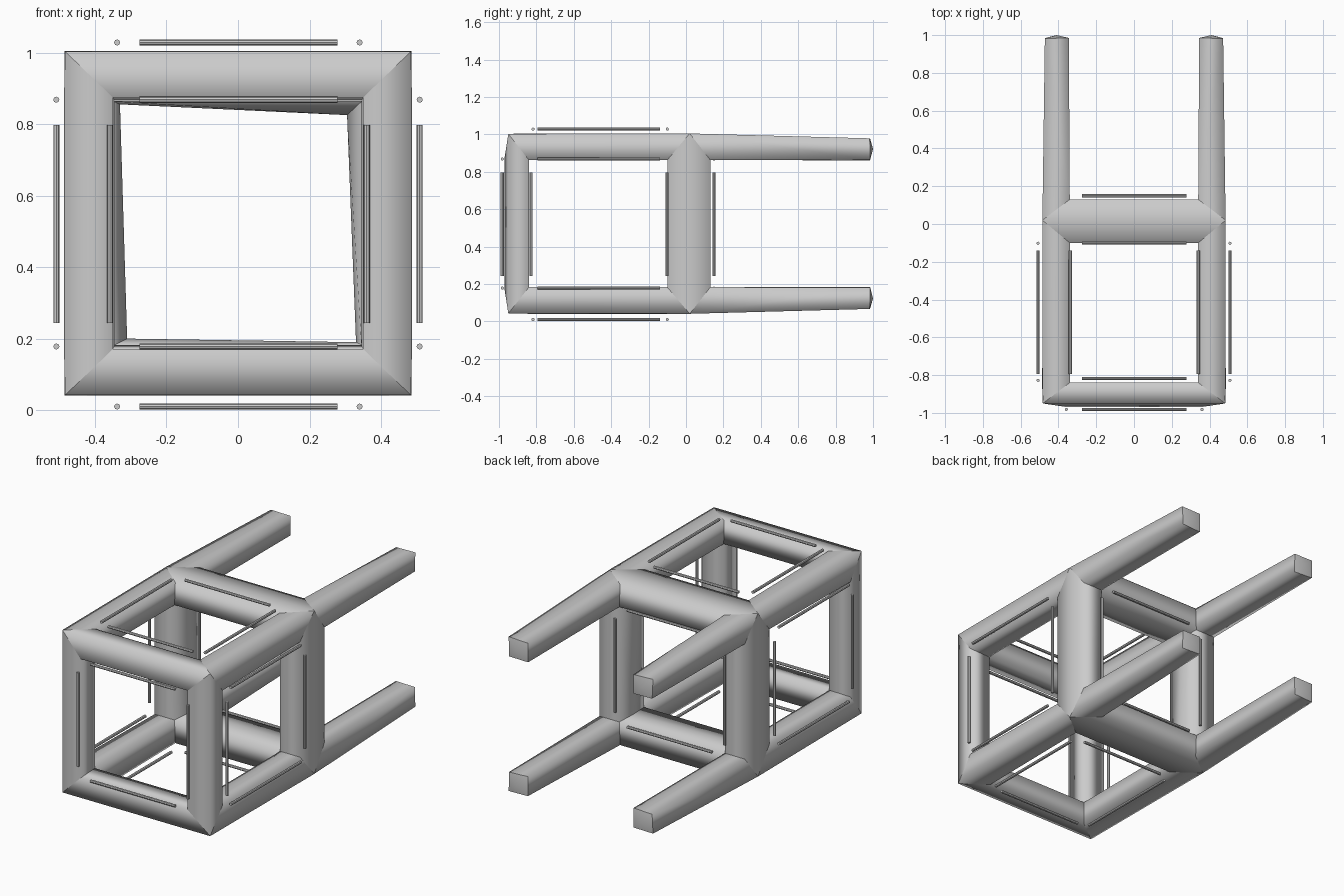
import bpy, bmesh
from mathutils import Vector

if "Cube" in bpy.data.objects:
    bpy.data.objects.remove(bpy.data.objects["Cube"])

ZC = 0.5225  # mid height of the frame


def finish(bm, name):
    bmesh.ops.recalc_face_normals(bm, faces=bm.faces)
    for f in bm.faces:
        f.smooth = True
    mesh = bpy.data.meshes.new(name)
    bm.to_mesh(mesh)
    bm.free()
    obj = bpy.data.objects.new(name, mesh)
    bpy.context.collection.objects.link(obj)
    return obj


# Joint points for the upper right quadrant (x, y, z measured from mid height)
# O outer corner, F/S/T inset points on front/side/top, I inner corner
FRONT = dict(O=(.483, -.95, .48), F=(.35, -.97, .352),
             S=(.487, -.84, .34), T=(.34, -.84, .482), I=(.345, -.845, .34))
MIDDLE = dict(O=(.485, .02, .482), Sf=(.475, -.1, .34), Sb=(.475, .13, .34),
              Tf=(.34, -.1, .475), Tb=(.34, .13, .475),
              If=(.345, -.1, .34), Ib=(.345, .13, .34), Im=(.32, .02, .325))
TIP = dict(O=(.472, .982, .456), S=(.468, .985, .342),
           I=(.345, .982, .338), T=(.345, .985, .452), C=(.41, 1.0, .4))
# Slightly uneven inner joints (x, z)
INNER = {(-1, 1): (-.33, .855), (1, 1): (.305, .825),
         (1, -1): (.33, .19), (-1, -1): (-.31, .2)}

# Frame: mitred beams skinned between joints
bm = bmesh.new()
node_of = {}


def make_node(label, points, sx, sz):
    out = {}
    for key, (x, y, z) in points.items():
        co = (sx * x, y, ZC + sz * z)
        if key == "Im":
            co = (INNER[sx, sz][0], y, INNER[sx, sz][1])
        out[key] = bm.verts.new(co)
        node_of[out[key]] = (label, sx, sz)
    return out


def beam(a, b, ring_a, ring_b=None):
    ring_b = ring_b or ring_a
    n = len(ring_a)
    for i in range(n):
        j = (i + 1) % n
        bm.faces.new((a[ring_a[i]], a[ring_a[j]], b[ring_b[j]], b[ring_b[i]]))


QUADS = [(sx, sz) for sx in (-1, 1) for sz in (-1, 1)]
front = {q: make_node("front", FRONT, *q) for q in QUADS}
mid = {q: make_node("mid", MIDDLE, *q) for q in QUADS}
tip = {q: make_node("tip", TIP, *q) for q in QUADS}

for s in (-1, 1):
    # cross beams and uprights
    beam(front[-1, s], front[1, s], ("O", "F", "I", "T"))
    beam(front[s, -1], front[s, 1], ("O", "F", "I", "S"))
    beam(mid[-1, s], mid[1, s], ("O", "Tf", "If", "Im", "Ib", "Tb"))
    beam(mid[s, -1], mid[s, 1], ("O", "Sf", "If", "Im", "Ib", "Sb"))
for q in QUADS:
    # side beams, rear prongs and their end caps
    beam(front[q], mid[q], ("O", "S", "I", "T"), ("O", "Sf", "If", "Tf"))
    beam(mid[q], tip[q], ("O", "Sb", "Ib", "Tb"), ("O", "S", "I", "T"))
    t = tip[q]
    for a, b in ("OS", "SI", "IT", "TO"):
        bm.faces.new((t[a], t[b], t["C"]))
        bm.edges.get((t[a], t[b])).smooth = False
# crisp mitre joints
for e in bm.edges:
    u, v = e.verts
    if node_of[u] == node_of[v] and node_of[u][0] != "tip":
        e.smooth = False
finish(bm, "frame")


# Thin rods: four floating just outside each face of the box
def rods(name, segments, r=0.0085):
    bm = bmesh.new()
    for p, q in segments:
        p, q = Vector(p), Vector(q)
        d = q - p
        res = bmesh.ops.create_cone(bm, cap_ends=True, segments=8,
                                    radius1=r, radius2=r, depth=d.length)
        rot = d.to_track_quat('Z', 'Y')
        for v in res["verts"]:
            v.co = rot @ v.co + (p + q) / 2
    obj = finish(bm, name)
    bpy.context.view_layer.objects.active = obj
    obj.select_set(True)
    bpy.ops.object.shade_smooth_by_angle()
    obj.select_set(False)


X0, X1 = -.275, .278
Y0, Y1 = -.795, -.14
Z0, Z1 = .243, .797
ZIN = (.178, .868)

for name, y in (("front_rods", -.982), ("back_rods", .15)):
    rods(name, [((X0, y, z), (X1, y, z)) for z in ZIN] +
         [((x, y, Z0), (x, y, Z1)) for x in (-.358, .36)])
for name, x in (("left_rods", -.508), ("right_rods", .508)):
    rods(name, [((x, Y0, z), (x, Y1, z)) for z in ZIN] +
         [((x, y, Z0), (x, y, Z1)) for y in (-.828, -.102)])
for name, z in (("bottom_rods", .01), ("top_rods", 1.028)):
    rods(name, [((X0, y, z), (X1, y, z)) for y in (-.818, -.1)] +
         [((x, Y0, z), (x, Y1, z)) for x in (-.338, .34)])
